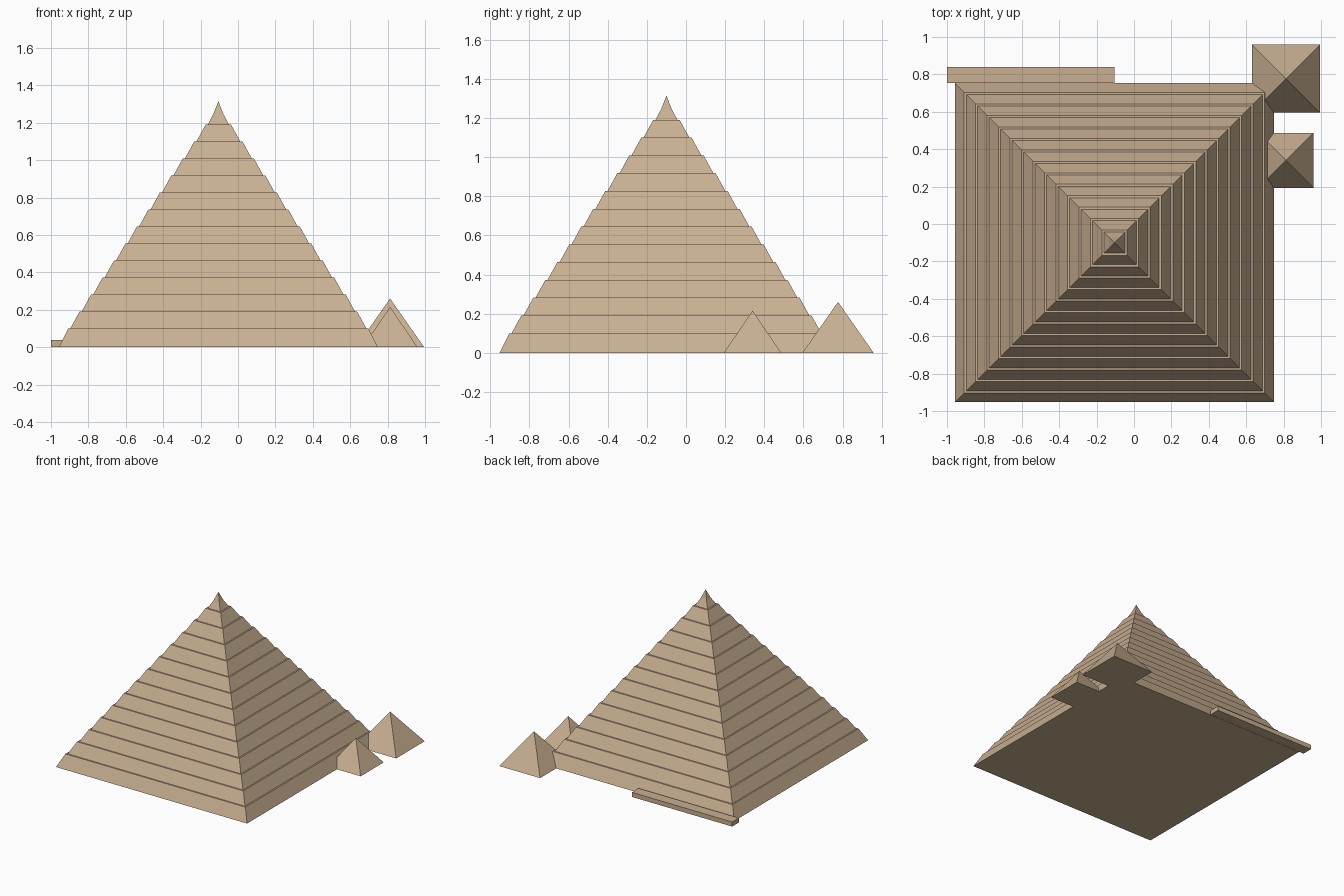
import bpy
import bmesh

cube = bpy.data.objects.get("Cube")
if cube:
    bpy.data.objects.remove(cube, do_unlink=True)

# Single sandstone colour
SAND = (0.58, 0.43, 0.285, 1.0)
sandstone = bpy.data.materials.new("sandstone")
sandstone.use_nodes = True
sandstone.diffuse_color = SAND
sandstone.node_tree.nodes["Principled BSDF"].inputs["Base Color"].default_value = SAND


def square_loft(name, centre, profile, apex):
    """Closed solid from square rings (half width, height) rising to a point."""
    cx, cy = centre
    bm = bmesh.new()
    corners = ((-1, -1), (1, -1), (1, 1), (-1, 1))
    rings = [[bm.verts.new((cx + sx * h, cy + sy * h, z)) for sx, sy in corners]
             for h, z in profile]
    bm.faces.new(rings[0][::-1])
    for low, high in zip(rings, rings[1:]):
        for i in range(4):
            j = (i + 1) % 4
            bm.faces.new((low[i], low[j], high[j], high[i]))
    tip = bm.verts.new((cx, cy, apex))
    for i in range(4):
        bm.faces.new((rings[-1][i], rings[-1][(i + 1) % 4], tip))
    return finish(name, bm)


def box(name, lo, hi):
    bm = bmesh.new()
    bmesh.ops.create_cube(bm, size=1)
    for v in bm.verts:
        v.co = [hi[k] if v.co[k] > 0 else lo[k] for k in range(3)]
    return finish(name, bm)


def finish(name, bm):
    bmesh.ops.recalc_face_normals(bm, faces=bm.faces[:])
    mesh = bpy.data.meshes.new(name)
    bm.to_mesh(mesh)
    bm.free()
    mesh.materials.append(sandstone)
    obj = bpy.data.objects.new(name, mesh)
    bpy.context.scene.collection.objects.link(obj)
    return obj


# Great pyramid: sloped courses, each set back by a narrow ledge
COURSES = 13
BASE, STEP, SLOPE = 0.853, 0.0613, 0.05
FIRST, RISE = 0.1, 0.0909
profile = []
for i in range(COURSES):
    half = BASE - i * STEP
    bottom = FIRST + (i - 1) * RISE if i else 0
    profile += [(half, bottom), (half - SLOPE, FIRST + i * RISE)]

# Slightly flared capstone
top = profile[-1][1]
profile += [(BASE - COURSES * STEP, top), (0.027, top + 0.055)]
square_loft("great_pyramid", (-0.105, -0.1), profile, 1.315)

# Two small side pyramids
square_loft("large_side_pyramid", (0.813, 0.777), [(0.182, 0)], 0.26)
square_loft("small_side_pyramid", (0.813, 0.34), [(0.147, 0)], 0.215)

# Low platform along the back
box("back_platform", (-1, 0.755, 0), (-0.105, 0.84, 0.037))
